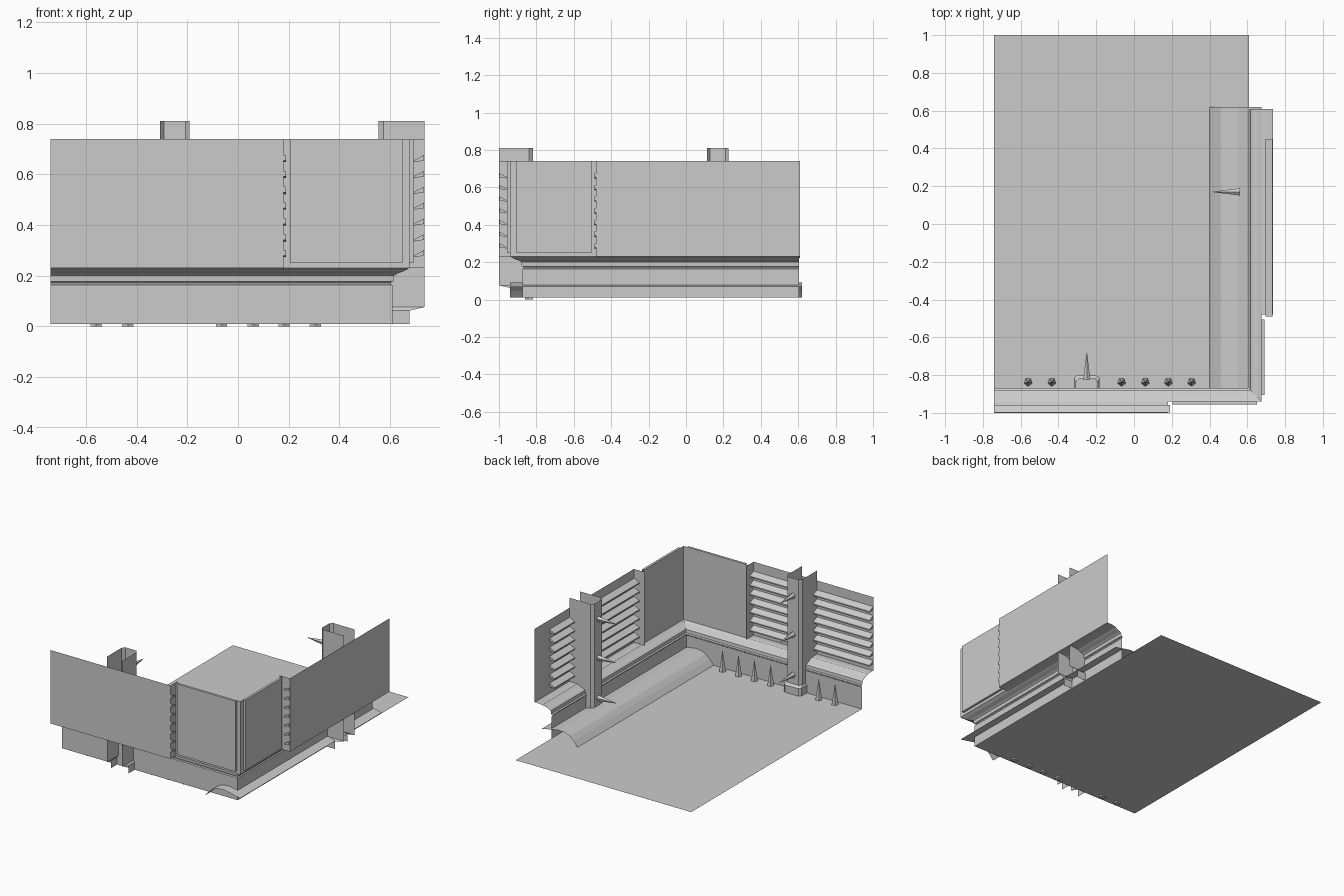
import bpy, bmesh, math
from mathutils import Vector

if "Cube" in bpy.data.objects:
    bpy.data.objects.remove(bpy.data.objects["Cube"])

WX, WY = 0.61, -0.874        # planes of the right and front walls
OUT = 0.126                  # outward offset of the outer panels
TOP = 0.74


def make(name, verts, faces):
    me = bpy.data.meshes.new(name)
    me.from_pydata(verts, [], faces)
    ob = bpy.data.objects.new(name, me)
    bpy.context.collection.objects.link(ob)
    return ob


# s runs along a wall, d is the distance outward from it
def front(s, d, z):
    return (s, WY - d, z)


def right(s, d, z):
    return (WX + d, s, z)


def grid(name, rows, closed=False):
    """Skin neighbouring rows of points."""
    n = len(rows[0])
    faces = []
    for i in range(len(rows) - 1):
        for j in range(n if closed else n - 1):
            k = (j + 1) % n
            faces.append((i * n + j, i * n + k, (i + 1) * n + k, (i + 1) * n + j))
    if closed:
        faces += [tuple(range(n)), tuple(range((len(rows) - 1) * n, len(rows) * n))]
    return make(name, [p for r in rows for p in r], faces)


def corner_sweep(name, profile, s_front, s_right):
    """Sweep a (d, z) profile round the mitred corner."""
    return grid(name, [[front(s_front, d, z) for d, z in profile],
                       [(WX + d, WY - d, z) for d, z in profile],
                       [right(s_right, d, z) for d, z in profile]])


def run(name, wall, profile, s0, s1, closed=False):
    return grid(name, [[wall(s, d, z) for d, z in profile] for s in (s0, s1)], closed)


def spikes(name, items, length, radius):
    """Five-sided spikes from (base, direction) pairs."""
    bm = bmesh.new()
    for base, direction in items:
        v = Vector(direction)
        q = v.to_track_quat('Z', 'Y').to_matrix().to_4x4()
        q.translation = Vector(base) + v * length / 2
        bmesh.ops.create_cone(bm, cap_ends=True, segments=5, radius1=radius,
                              radius2=0.001, depth=length, matrix=q)
    ob = make(name, [], [])
    bm.to_mesh(ob.data)
    bm.free()


# Floor sheet
make("floor", [(-0.74, WY, 0.01), (WX, WY, 0.01), (WX, 1, 0.01), (-0.74, 1, 0.01)],
     [(0, 1, 2, 3)])

# Raised side walkway passing under the right wall
walk = [(0.40, 0.01), (0.43, 0.045), (0.46, 0.072), (0.50, 0.088), (0.55, 0.09), (0.675, 0.066)]
grid("side_walkway", [[(x, y, z) for x, z in walk] for y in (-0.94, 0.62)])

# Lower wall with the coved molding, then the corner wall above it
corner_sweep("lower_wall", [(0, 0.01), (0, 0.163), (-0.006, 0.168), (-0.006, 0.174),
                            (0.004, 0.178), (0.006, 0.2), (0.018, 0.208),
                            (0.045, 0.218), (0.066, 0.23)], -0.74, 0.605)
corner_sweep("corner_wall", [(0.066, 0.23), (0.066, TOP)], 0.18, -0.48)

# s_start, s_end, slat end, pillar centre for each wall
walls = [("front", front, 0.18, -0.74, -0.74, -0.25),
         ("right", right, -0.48, 0.61, 0.45, 0.17)]

for label, wall, s0, s1, slat_end, mid in walls:
    sign = 1 if s1 > s0 else -1
    # Outer panel with shelf, and the return plate beside the corner wall
    run(label + "_outer_panel", wall, [(0.05, 0.222), (0.09, 0.23), (OUT, 0.23), (OUT, TOP)], s0, s1)
    make(label + "_return_plate", [wall(s0, 0.045, 0.23), wall(s0, OUT, 0.23),
                                   wall(s0, OUT, TOP), wall(s0, 0.045, TOP)], [(0, 1, 2, 3)])
    # Raised panel on the corner wall
    a, b = s0 - sign * 0.025, (0.65 if label == "front" else -0.905)
    run(label + "_raised_panel", wall, [(0.066, 0.25), (0.082, 0.25), (0.082, TOP), (0.066, TOP)],
        a, b, True)
    # Inner slats
    for i in range(7):
        z = 0.285 + i * 0.0625
        run(f"{label}_slat_{i}", wall, [(OUT - 0.002, z + 0.016), (0.085, z - 0.004),
                                        (0.085, z - 0.012), (OUT - 0.002, z - 0.006)],
            s0 - sign * 0.01, slat_end, True)
    # Channel pillar, open to the outside, with flared foot
    half = [(0.058, OUT), (0.058, -0.035), (0.042, -0.055)]
    chan = half + [(-s, d) for s, d in reversed(half)]
    foot = [(0.068, 0.066), (0.068, -0.06), (0.052, -0.072)]
    foot += [(-s, d) for s, d in reversed(foot)]
    rows = [[wall(mid + s, d, 0.01) for s, d in foot],
            [wall(mid + s, d, 0.062) for s, d in foot],
            [wall(mid + s, d, 0.076) for s, d in chan],
            [wall(mid + s, d, 0.81) for s, d in chan]]
    grid(label + "_pillar", rows)
    # Spikes on the pillar's inner face
    inward = (0, 1, 0) if label == "front" else (-1, 0, 0)
    spikes(label + "_pillar_spikes",
           [(wall(mid, -0.05, z), inward) for z in (0.69, 0.42, 0.14)], 0.145, 0.02)

# Upright spikes along the front wall
spikes("floor_spikes", [((x, -0.837, 0), (0, 0, 1)) for x in
                        (-0.56, -0.435, -0.065, 0.06, 0.182, 0.305)], 0.15, 0.024)
